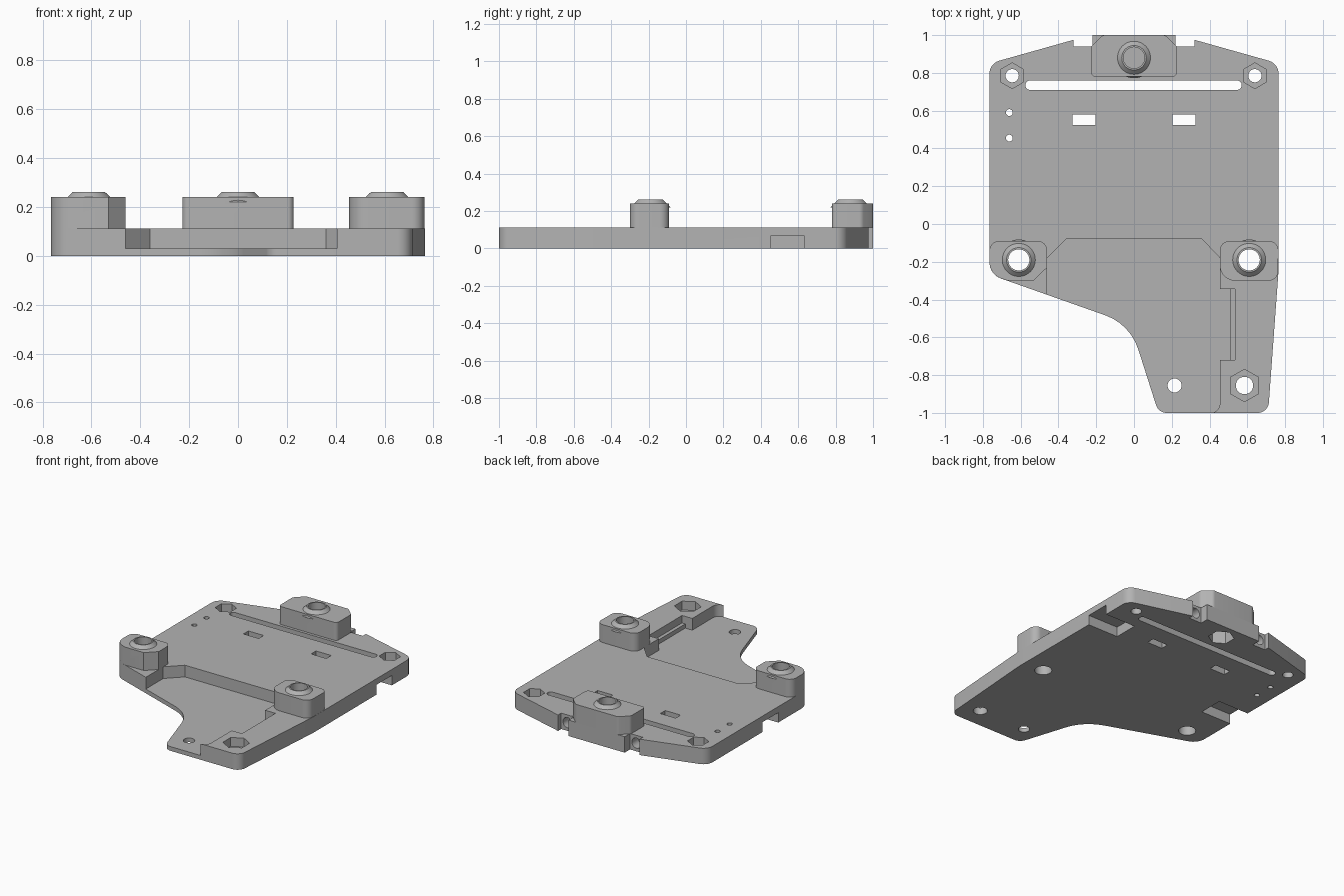
import bpy, bmesh, math
from mathutils import Vector, Matrix

if "Cube" in bpy.data.objects:
    bpy.data.objects.remove(bpy.data.objects["Cube"])

grey = bpy.data.materials.new("plain grey")
grey.use_nodes = True
grey.diffuse_color = (0.45, 0.45, 0.45, 1)
grey.node_tree.nodes["Principled BSDF"].inputs["Base Color"].default_value = grey.diffuse_color

THICK, FLOOR, POST_TOP, RIM_TOP = 0.113, 0.03, 0.24, 0.262


def rounded(corners):
    """Replace each (x, y, radius) corner by an arc."""
    out = []
    for i, (x, y, r) in enumerate(corners):
        p = Vector((x, y))
        if not r:
            out.append(p)
            continue
        a = (Vector(corners[i - 1][:2]) - p).normalized()
        b = (Vector(corners[(i + 1) % len(corners)][:2]) - p).normalized()
        half = a.angle(b) / 2
        center = p + (a + b).normalized() * r / math.sin(half)
        start = p + a * r / math.tan(half) - center
        end = p + b * r / math.tan(half) - center
        turn = math.atan2(start.x * end.y - start.y * end.x, start.dot(end))
        steps = max(3, round(abs(turn) / math.radians(9)))
        for k in range(steps + 1):
            out.append(center + Matrix.Rotation(turn * k / steps, 2) @ start)
    return out


def prism(name, corners, z0, z1):
    bm = bmesh.new()
    face = bm.faces.new([bm.verts.new((p.x, p.y, z0)) for p in rounded(corners)])
    top = bmesh.ops.extrude_face_region(bm, geom=[face])
    verts = [v for v in top["geom"] if isinstance(v, bmesh.types.BMVert)]
    bmesh.ops.translate(bm, verts=verts, vec=(0, 0, z1 - z0))
    return finish(name, bm)


def cone(name, x, y, z0, z1, r0, r1=None, sides=48):
    bm = bmesh.new()
    bmesh.ops.create_cone(bm, cap_ends=True, segments=sides, radius1=r0,
                          radius2=r0 if r1 is None else r1, depth=z1 - z0)
    bmesh.ops.translate(bm, verts=bm.verts, vec=(x, y, (z0 + z1) / 2))
    return finish(name, bm)


def finish(name, bm):
    bmesh.ops.recalc_face_normals(bm, faces=bm.faces)
    mesh = bpy.data.meshes.new(name)
    bm.to_mesh(mesh)
    bm.free()
    mesh.materials.append(grey)
    obj = bpy.data.objects.new(name, mesh)
    bpy.context.collection.objects.link(obj)
    return obj


def box(x0, x1, y0, y1, z0, z1, r=0):
    return prism("cutter", [(x0, y0, r), (x1, y0, r), (x1, y1, r), (x0, y1, r)], z0, z1)


def boolean(target, tool, operation="DIFFERENCE"):
    mod = target.modifiers.new("boolean", "BOOLEAN")
    mod.operation, mod.solver, mod.object = operation, "EXACT", tool
    bpy.context.view_layer.objects.active = target
    bpy.ops.object.modifier_apply(modifier=mod.name)
    bpy.data.objects.remove(tool)


def hole(target, x, y, r, z0=-0.1, z1=0.4, sides=48):
    boolean(target, cone("cutter", x, y, z0, z1, r, sides=sides))


# Base plate outline, anticlockwise from the front foot
plate = prism("base_plate", [
    (0.13, -1, 0.06), (0.71, -1, 0.06), (0.765, -0.25, 0), (0.765, 0.85, 0.07),
    (0.32, 0.975, 0), (0.32, 0.94, 0), (0.22, 0.94, 0), (0.22, 1, 0),
    (-0.22, 1, 0), (-0.22, 0.94, 0), (-0.32, 0.94, 0), (-0.32, 0.975, 0),
    (-0.765, 0.85, 0.07), (-0.765, -0.267, 0.09), (-0.02, -0.53, 0.28)], 0, THICK)

# Sunken front floor, with a side recess and its narrow ledge
boolean(plate, prism("cutter", [
    (0.455, -1.0, 0.05), (0.455, -0.18, 0), (0.36, -0.08, 0), (-0.36, -0.08, 0),
    (-0.46, -0.18, 0), (-0.46, -0.6, 0), (-0.2, -1.1, 0), (0.3, -1.1, 0), (0.4, -1.0, 0)],
    FLOOR, 0.2))
boolean(plate, box(0.44, 0.51, -0.72, -0.345, FLOOR, 0.2))
boolean(plate, box(0.50, 0.535, -0.72, -0.345, 0.06, 0.2))

# Long slot, strap slots and underside notches
boolean(plate, box(-0.575, 0.57, 0.71, 0.76, -0.1, 0.2, 0.0245))
for s in (-1, 1):
    a, b = sorted((s * 0.205, s * 0.325))
    boolean(plate, box(a, b, 0.525, 0.58, -0.1, 0.2))
boolean(plate, box(0.525, 0.9, 0.455, 0.63, -0.1, 0.07))
boolean(plate, box(-0.9, -0.525, 0.06, 0.235, -0.1, 0.07))

# Screw holes with hexagonal nut pockets
for x, y, r, nut in ((0.64, 0.785, 0.035, 0.068), (-0.645, 0.785, 0.035, 0.068),
                     (0.585, -0.855, 0.046, 0.086)):
    hole(plate, x, y, r)
    hole(plate, x, y, nut, 0.05, 0.2, 6)
hole(plate, 0.215, -0.855, 0.037)
for y in (0.59, 0.455):
    hole(plate, -0.66, y, 0.018, sides=24)

# Blind holes in the rear notches
for s in (-1, 1):
    tool = cone("cutter", 0, 0, -0.08, 0.08, 0.036)
    tool.matrix_world = Matrix.Translation((s * 0.27, 0.95, 0.058)) @ Matrix.Rotation(math.pi / 2, 4, "X")
    bpy.context.view_layer.update()
    boolean(plate, tool)

# Posts with raised conical rims
left_post = prism("front_left_post", [
    (0.455, -0.3, 0.08), (0.762, -0.3, 0.05), (0.765, -0.09, 0.05), (0.455, -0.09, 0.05)],
    THICK, POST_TOP)
right_post = prism("front_right_post", [
    (-0.765, -0.267, 0.09), (-0.675, -0.298, 0), (-0.53, -0.298, 0), (-0.46, -0.23, 0),
    (-0.46, -0.09, 0.05), (-0.765, -0.09, 0.05)], THICK, POST_TOP)
rear_post = prism("rear_post", [
    (-0.228, 0.78, 0.025), (0.228, 0.78, 0.025), (0.228, 0.94, 0.03), (0.165, 1, 0.03),
    (-0.165, 1, 0.03), (-0.228, 0.94, 0.03)], THICK, POST_TOP)
for post, x, y in ((left_post, 0.61, -0.19), (right_post, -0.61, -0.19), (rear_post, 0, 0.88)):
    boolean(post, cone("rim", x, y, POST_TOP - 0.02, RIM_TOP, 0.108, 0.065), "UNION")
    if post is rear_post:
        hole(post, x, y, 0.056, 0.16)
        hole(plate, x, y, 0.085, -0.1, 0.09, 6)
    else:
        hole(post, x, y, 0.056)
        hole(plate, x, y, 0.056)

for obj in (plate, left_post, right_post, rear_post):
    bpy.ops.object.select_all(action="DESELECT")
    obj.select_set(True)
    bpy.context.view_layer.objects.active = obj
    bpy.ops.object.shade_smooth_by_angle(angle=math.radians(25))
